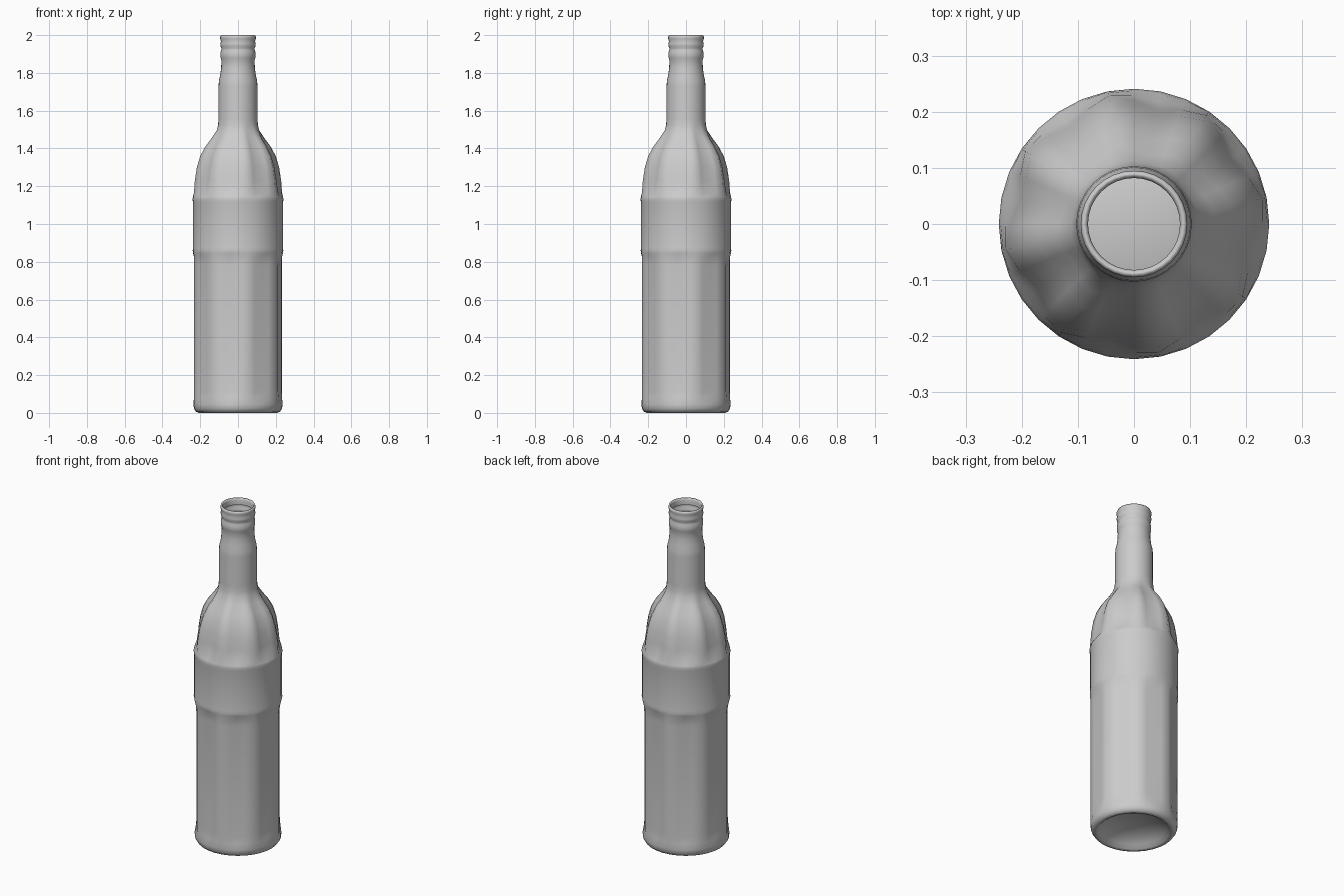
import bpy, bmesh, math

SIDES = 32
FLUTES = 8
RIDGE = math.radians(11.25)   # angle of the first ridge between flutes

# Profile: (radius at the ridges, height, flute depth)
profile = [
    # hollow underside and foot
    (0.07, 0.065, 0), (0.13, 0.05, 0), (0.175, 0.025, 0), (0.195, 0.005, 0),
    (0.207, 0.0, 0), (0.222, 0.006, 0), (0.233, 0.022, 0), (0.237, 0.045, 0.002),
    # fluted lower body
    (0.238, 0.08, 0.012), (0.238, 0.12, 0.018), (0.238, 0.45, 0.018),
    (0.238, 0.78, 0.018), (0.238, 0.82, 0.012), (0.239, 0.845, 0.003),
    # plain label band
    (0.240, 0.86, 0), (0.238, 0.875, 0), (0.238, 1.115, 0), (0.241, 1.13, 0),
    (0.240, 1.145, 0.004),
    # fluted shoulder
    (0.238, 1.165, 0.018), (0.233, 1.23, 0.026), (0.222, 1.30, 0.028),
    (0.204, 1.36, 0.028), (0.176, 1.41, 0.024), (0.142, 1.455, 0.016),
    (0.115, 1.495, 0.006), (0.106, 1.525, 0.001),
    # neck
    (0.103, 1.56, 0), (0.103, 1.73, 0), (0.101, 1.76, 0), (0.093, 1.795, 0),
    (0.089, 1.83, 0), (0.088, 1.87, 0),
    # rings below the mouth
    (0.092, 1.88, 0), (0.093, 1.895, 0), (0.092, 1.912, 0), (0.088, 1.922, 0),
    (0.088, 1.93, 0), (0.093, 1.942, 0), (0.094, 1.955, 0), (0.090, 1.967, 0),
    # rolled lip
    (0.094, 1.98, 0), (0.095, 1.99, 0), (0.091, 2.0, 0), (0.085, 1.998, 0),
    (0.082, 1.988, 0), (0.082, 1.96, 0),
]

bm = bmesh.new()
rings = []
for radius, z, depth in profile:
    ring = []
    for i in range(SIDES):
        a = 2 * math.pi * i / SIDES
        r = radius - depth * (1 - math.cos(FLUTES * (a - RIDGE))) / 2
        ring.append(bm.verts.new((r * math.cos(a), r * math.sin(a), z)))
    rings.append(ring)

# Skin between rings
for lower, upper in zip(rings, rings[1:]):
    for i in range(SIDES):
        j = (i + 1) % SIDES
        bm.faces.new((lower[i], lower[j], upper[j], upper[i]))

# Close the domed underside
centre = bm.verts.new((0, 0, 0.07))
for i in range(SIDES):
    bm.faces.new((centre, rings[0][(i + 1) % SIDES], rings[0][i]))

mesh = bpy.data.meshes.new("bottle")
bm.to_mesh(mesh)
bm.free()
for p in mesh.polygons:
    p.use_smooth = True
bottle = bpy.data.objects.new("bottle", mesh)
bpy.context.collection.objects.link(bottle)
